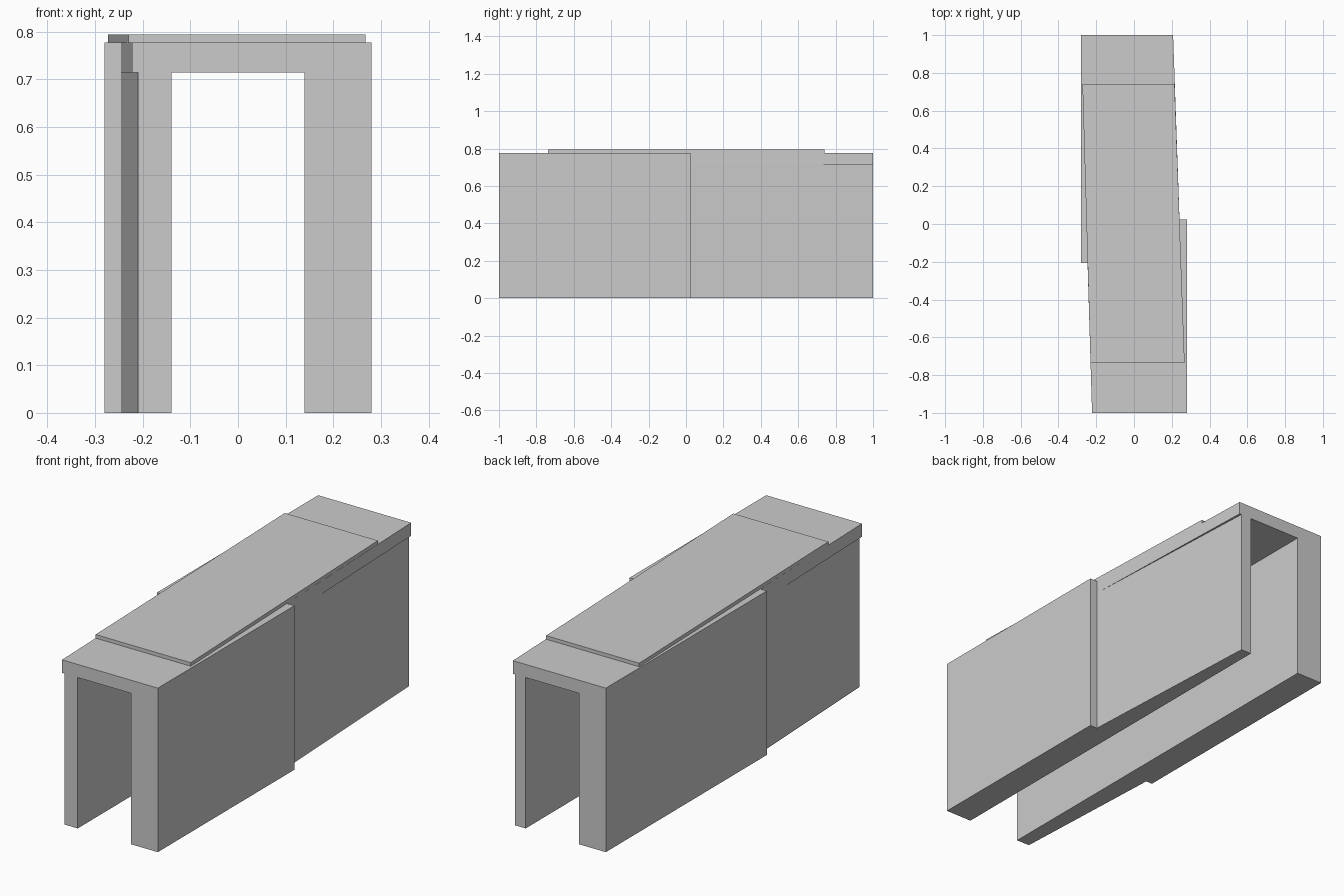
import bpy, bmesh

if "Cube" in bpy.data.objects:
    bpy.data.objects.remove(bpy.data.objects["Cube"])


def prism(name, outline, z0, z1):
    """Extrude a plan-view outline from z0 up to z1."""
    bm = bmesh.new()
    base = bm.faces.new([bm.verts.new((x, y, z0)) for x, y in outline])
    top = bmesh.ops.extrude_face_region(bm, geom=[base])["geom"]
    verts = [v for v in top if isinstance(v, bmesh.types.BMVert)]
    bmesh.ops.translate(bm, verts=verts, vec=(0, 0, z1 - z0))
    bmesh.ops.recalc_face_normals(bm, faces=bm.faces)
    mesh = bpy.data.meshes.new(name)
    bm.to_mesh(mesh)
    bm.free()
    obj = bpy.data.objects.new(name, mesh)
    bpy.context.collection.objects.link(obj)
    return obj


WALL_TOP, SLAB_TOP, PLATE_TOP = 0.715, 0.777, 0.794
OUT, IN = 0.28, 0.14            # straight outer and inner wall faces
STEP_L, STEP_R = -0.206, 0.023  # where each side steps in and starts tapering

# Side walls: half straight, half tapering towards one end
prism("left_wall", [(-IN, -1), (-IN, 1), (-OUT, 1), (-OUT, STEP_L),
                    (-0.246, STEP_L), (-0.21, -1)], 0, WALL_TOP)
prism("right_wall", [(IN, 1), (IN, -1), (OUT, -1), (OUT, STEP_R),
                     (0.241, STEP_R), (0.196, 1)], 0, WALL_TOP)

# Roof slab bridging the walls
prism("roof_slab", [(-0.222, -1), (OUT, -1), (OUT, STEP_R), (0.241, STEP_R),
                    (0.207, 1), (-OUT, 1), (-OUT, STEP_L), (-0.246, STEP_L)],
      WALL_TOP, SLAB_TOP)

# Thin skewed plate on top
prism("top_plate", [(-0.23, -0.737), (0.268, -0.737),
                    (0.215, 0.74), (-0.273, 0.74)], SLAB_TOP, PLATE_TOP)
